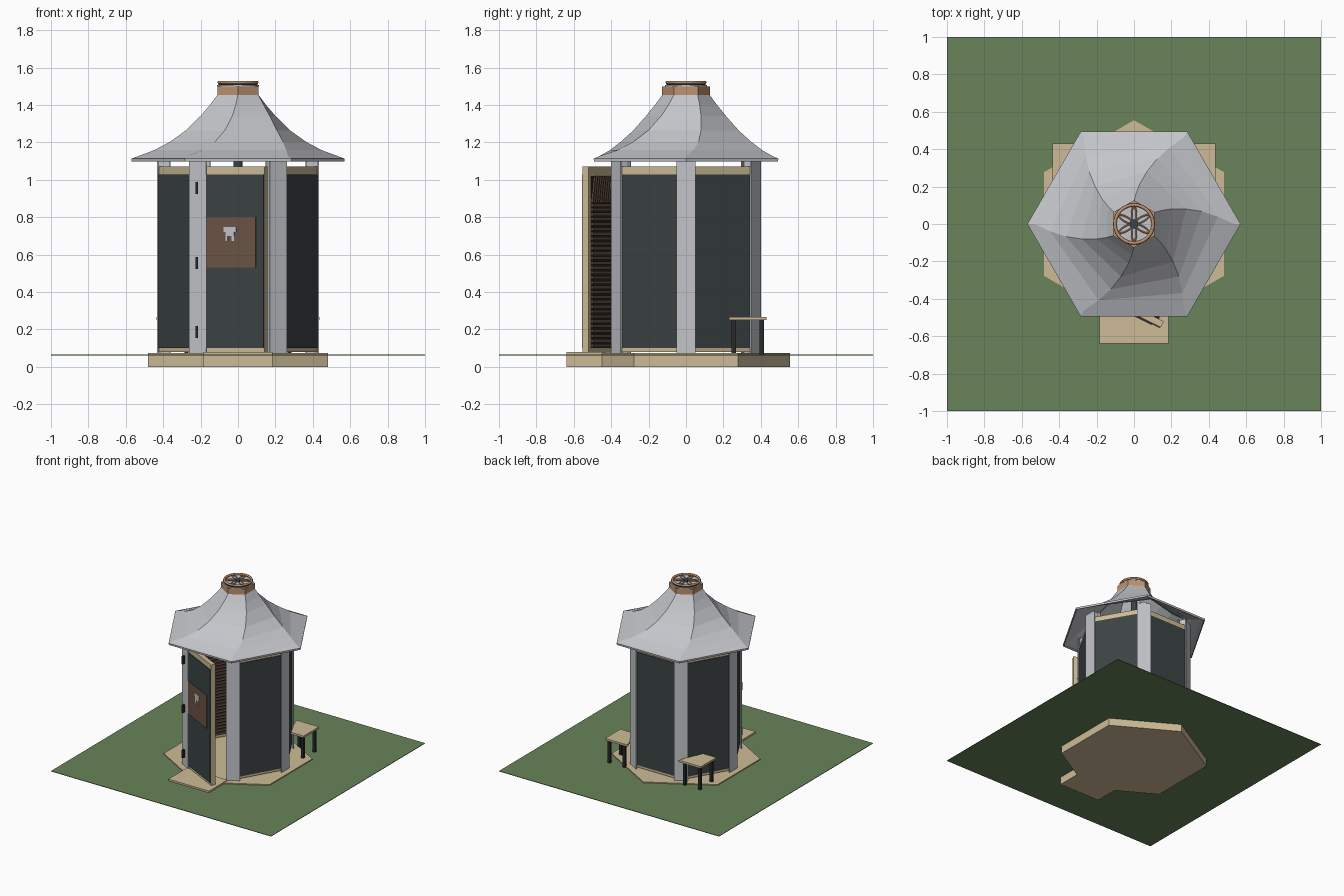
import bpy, bmesh, math
from mathutils import Matrix, Vector

if "Cube" in bpy.data.objects:
    bpy.data.objects.remove(bpy.data.objects["Cube"])


def material(name, rgb):
    m = bpy.data.materials.new(name)
    m.diffuse_color = (*rgb, 1)
    m.use_nodes = True
    m.node_tree.nodes["Principled BSDF"].inputs["Base Color"].default_value = m.diffuse_color
    return m


GRASS = material("grass green", (0.14, 0.23, 0.10))
WOOD = material("pale wood", (0.61, 0.50, 0.31))
DARK = material("dark panel", (0.045, 0.056, 0.056))
METAL = material("light grey metal", (0.55, 0.56, 0.59))
BROWN = material("brown slat", (0.15, 0.09, 0.06))
COPPER = material("copper wood", (0.52, 0.29, 0.16))
BLACK = material("near black", (0.02, 0.022, 0.022))


def finish(name, bm, mat, matrix=Matrix()):
    bmesh.ops.recalc_face_normals(bm, faces=bm.faces[:])
    me = bpy.data.meshes.new(name)
    bm.to_mesh(me)
    bm.free()
    me.materials.append(mat)
    ob = bpy.data.objects.new(name, me)
    ob.matrix_world = matrix
    bpy.context.collection.objects.link(ob)
    return ob


def add_box(bm, lo, hi, tilt=0):
    """Box between two corners, optionally tilted about its y axis."""
    lo, hi = Vector(lo), Vector(hi)
    mid = Matrix.Translation((lo + hi) / 2)
    bmesh.ops.create_cube(bm, size=1, matrix=mid @ Matrix.Rotation(tilt, 4, 'Y')
                          @ Matrix.Diagonal((*(hi - lo), 1)))


def boxes(name, mat, items, matrix=Matrix()):
    bm = bmesh.new()
    for it in items:
        add_box(bm, *it)
    return finish(name, bm, mat, matrix)


def hexagon(r, z, turn):
    return [(r * math.cos(math.radians(60 * k + turn)),
             r * math.sin(math.radians(60 * k + turn)), z) for k in range(6)]


def loft(name, mat, rings, caps=True):
    bm = bmesh.new()
    vs = [[bm.verts.new(p) for p in ring] for ring in rings]
    n = len(vs[0])
    for a, b in zip(vs, vs[1:]):
        for k in range(n):
            j = (k + 1) % n
            bm.faces.new((a[k], a[j], b[j], b[k]))
    if caps:
        bm.faces.new(vs[0][::-1])
        bm.faces.new(vs[-1])
    return finish(name, bm, mat)


def cylinder(name, mat, r, z0, z1, sides=32, loc=(0, 0)):
    ring = [(loc[0] + r * math.cos(2 * math.pi * k / sides),
             loc[1] + r * math.sin(2 * math.pi * k / sides)) for k in range(sides)]
    return loft(name, mat, [[(x, y, z) for x, y in ring] for z in (z0, z1)])


# Lawn, hexagonal deck and front step
boxes("lawn", GRASS, [((-1, -1, 0.061), (1, 1, 0.065))])
loft("deck", WOOD, [hexagon(0.555, 0, 30), hexagon(0.555, 0.073, 30)])
boxes("front_step", WOOD, [((-0.185, -0.64, 0), (0.185, -0.40, 0.079))])


def wall(name, matrix, u0, u1, outer_gap):
    """Framed panel: x along the wall, -y outside, slats on the inside."""
    g = outer_gap
    boxes(name + "_frame", WOOD, [((u0, 0, 0.08), (u1, 0.036, 1.07))], matrix)
    boxes(name + "_outer_panel", DARK,
          [((u0 + g, -0.006, 0.1), (u1 - g, 0.0, 1.028))], matrix)
    boxes(name + "_inner_backing", BLACK,
          [((u0 + 0.03, 0.036, 0.1), (u1 - 0.03, 0.038, 1.02))], matrix)
    slats = [((u0 + 0.03, 0.038, 0.105 + 0.026 * k),
              (u1 - 0.03, 0.048, 0.122 + 0.026 * k)) for k in range(29)]
    slats.append(((u0 + 0.03, 0.036, 0.855), (u1 - 0.03, 0.046, 0.872)))
    # slanted slats along the top
    step = (u1 - u0 - 0.1) / 11
    for k in range(12):
        c = u0 + 0.05 + step * k
        slats.append(((c - 0.006, 0.038, 0.875), (c + 0.006, 0.046, 1.02),
                      math.radians(-12)))
    boxes(name + "_inner_slats", BROWN, slats, matrix)


# Five fixed walls around the hexagon, the front bay left open
for i, name in enumerate(["right_front", "right_back", "back", "left_back", "left_front"]):
    rot = Matrix.Rotation(math.radians(60 * (i + 1)), 4, 'Z')
    wall(name + "_wall", rot @ Matrix.Translation((0, -0.38, 0)), -0.185, 0.185, 0.0)

# Open door, hinged at the left front post
door = Matrix.Translation((-0.187, -0.385, 0)) @ Matrix.Rotation(math.radians(-27), 4, 'Z')
wall("door", door, 0, 0.37, 0.004)
boxes("door_sign", BROWN, [((0.025, -0.011, 0.53), (0.32, -0.005, 0.8))], door)
boxes("sign_symbol", METAL, [((0.13, -0.014, 0.722), (0.206, -0.010, 0.748)),
                             ((0.142, -0.014, 0.70), (0.194, -0.010, 0.722)),
                             ((0.142, -0.014, 0.672), (0.154, -0.010, 0.70)),
                             ((0.178, -0.014, 0.672), (0.192, -0.010, 0.70))], door)
boxes("door_hinges", BLACK, [((-0.228, -0.408, z - 0.032), (-0.214, -0.385, z + 0.032))
                             for z in (0.185, 0.555, 0.955)])

# Posts: outer cover plate, core and inner plate
for k in range(6):
    boxes("post_%d" % (k + 1), METAL,
          [((0.426, -0.052, 0.073), (0.434, 0.052, 1.115)),
           ((0.37, -0.02, 0.073), (0.426, 0.02, 1.13)),
           ((0.362, -0.04, 0.073), (0.37, 0.04, 1.13))],
          Matrix.Rotation(math.radians(60 * k), 4, 'Z'))

# Flared roof twisting 30 degrees from eave to crown
PROFILE = [(0.568, 1.098, 0), (0.57, 1.113, 0), (0.535, 1.126, 0), (0.45, 1.158, 5),
           (0.37, 1.203, 10.5), (0.29, 1.264, 16), (0.215, 1.342, 22), (0.165, 1.402, 26),
           (0.122, 1.46, 30)]
roof = loft("roof", METAL, [hexagon(r, z, t) for r, z, t in PROFILE], caps=False)
solid = roof.modifiers.new("thickness", 'SOLIDIFY')
solid.thickness = 0.008
solid.offset = -1

# Crown: collar, lid, ring and rosette
loft("crown_collar", COPPER, [hexagon(0.127, 1.452, 30), hexagon(0.127, 1.498, 30)])
cylinder("crown_lid", METAL, 0.112, 1.498, 1.506)
cylinder("crown_seal", BLACK, 0.104, 1.506, 1.512)
cylinder("crown_disc", METAL, 0.1, 1.512, 1.514)
cylinder("vent_pipe", DARK, 0.024, 0.075, 1.524, 16)


def tube(name, mat, paths, radius, z, cyclic=False):
    cu = bpy.data.curves.new(name, 'CURVE')
    cu.dimensions = '3D'
    cu.bevel_depth = radius
    cu.bevel_resolution = 1
    for path in paths:
        sp = cu.splines.new('POLY')
        sp.points.add(len(path) - 1)
        for p, (x, y) in zip(sp.points, path):
            p.co = (x, y, z, 1)
        sp.use_cyclic_u = cyclic
    cu.materials.append(mat)
    ob = bpy.data.objects.new(name, cu)
    bpy.context.collection.objects.link(ob)


def arc(cx, cy, r, a0, a1, n):
    return [(cx + r * math.cos(math.radians(a0 + (a1 - a0) * k / n)),
             cy + r * math.sin(math.radians(a0 + (a1 - a0) * k / n))) for k in range(n + 1)]


tube("crown_ring", COPPER, [arc(0, 0, 0.102, 0, 350, 35)], 0.009, 1.521, True)
petals = []
for k in range(6):
    a = 30 + 60 * k
    cx, cy = 0.1 * math.cos(math.radians(a)), 0.1 * math.sin(math.radians(a))
    petals.append(arc(cx, cy, 0.1, a + 120, a + 240, 14))
tube("crown_rosette", COPPER, petals, 0.004, 1.519)

# Two corner stools, mirrored, cut to fit against the walls
for side, s in (("right", 1), ("left", -1)):
    outline = [(0.435, 0.23), (0.435, 0.43), (0.235, 0.43), (0.25, 0.375), (0.32, 0.23)]
    loft(side + "_stool_seat", WOOD, [[(s * x, y, z) for x, y in outline]
                                      for z in (0.25, 0.266)])
    boxes(side + "_stool_legs", BLACK,
          [((s * x - 0.011, y - 0.011, 0.065), (s * x + 0.011, y + 0.011, 0.25))
           for x, y in ((0.412, 0.255), (0.412, 0.405), (0.275, 0.405))])
